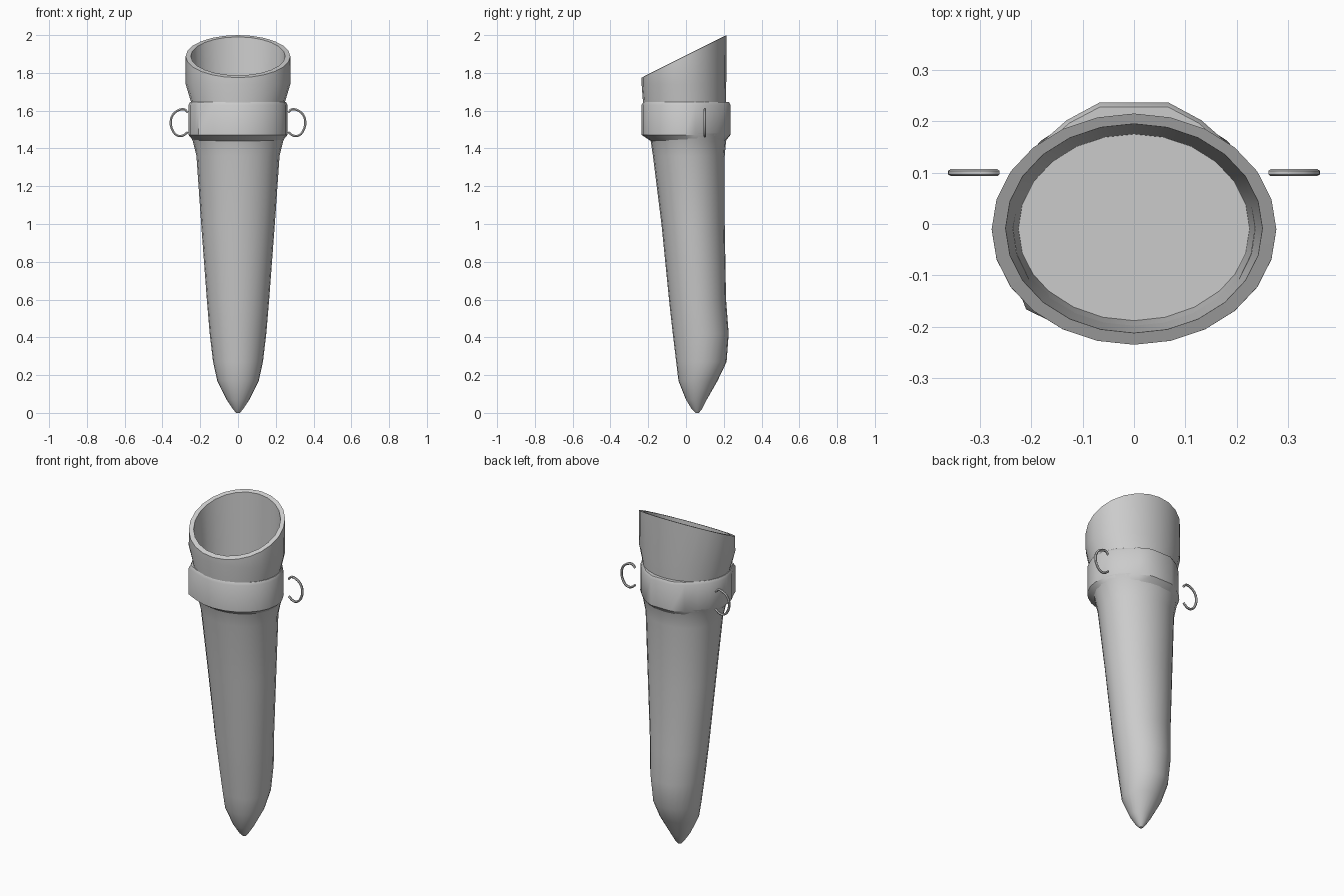
import bpy, bmesh, math
from mathutils import Vector

cube = bpy.data.objects.get("Cube")
if cube:
    bpy.data.objects.remove(cube)

SIDES = 24
mat = bpy.data.materials.new("plain grey")
mat.use_nodes = True
GREY = (0.6, 0.6, 0.6, 1)
mat.diffuse_color = GREY
mat.node_tree.nodes["Principled BSDF"].inputs["Base Color"].default_value = GREY


def oval(z, half_width, front, back, slope=0):
    """Oval ring; slope tilts it so that z is its front height."""
    mid, depth = (front + back) / 2, (back - front) / 2
    ring = []
    for i in range(SIDES):
        a = math.tau * i / SIDES
        y = mid + depth * math.sin(a)
        ring.append(Vector((half_width * math.cos(a), y, z + slope * (y - front))))
    return ring


def finish(obj, angle):
    obj.data.materials.append(mat)
    bpy.ops.object.select_all(action='DESELECT')
    obj.select_set(True)
    bpy.context.view_layer.objects.active = obj
    bpy.ops.object.shade_smooth_by_angle(angle=math.radians(angle))


def loft(name, rings, cap_start=False, cap_end=False, closed=False, angle=35):
    bm = bmesh.new()
    loops = [[bm.verts.new(p) for p in ring] for ring in rings]
    pairs = list(zip(loops, loops[1:]))
    if closed:
        pairs.append((loops[-1], loops[0]))
    for low, high in pairs:
        for i in range(SIDES):
            j = (i + 1) % SIDES
            bm.faces.new((low[i], low[j], high[j], high[i]))
    if cap_start:
        bm.faces.new(loops[0][::-1])
    if cap_end:
        bm.faces.new(loops[-1])
    bm.normal_update()
    mesh = bpy.data.meshes.new(name)
    bm.to_mesh(mesh)
    bm.free()
    obj = bpy.data.objects.new(name, mesh)
    bpy.context.collection.objects.link(obj)
    finish(obj, angle)


# Tapered sheath body: height, half width, front y, back y
body = [(0, .01, .05, .068), (.02, .027, .03, .085), (.07, .06, .0, .11),
        (.17, .11, -.04, .167), (.27, .132, -.052, .215), (.42, .15, -.07, .226),
        (.6, .165, -.09, .212), (1, .195, -.13, .205), (1.36, .22, -.175, .205),
        (1.44, .24, -.187, .212), (1.48, .255, -.2, .225)]
loft("sheath_body", [oval(*r) for r in body], cap_start=True)

# Slanted collar: outer wall, rim, inner wall and floor
collar = [oval(1.6, .25, -.225, .21), oval(1.65, .25, -.228, .212),
          oval(1.74, .277, -.235, .213), oval(1.775, .277, -.235, .215, .5),
          oval(1.787, .25, -.212, .195, .5), oval(1.45, .225, -.193, .175)]
loft("slanted_collar", collar, cap_end=True)

# Strap band, with a flattened back and a folded corner at the front
def strap(z, grow):
    ring = oval(z, .262 + grow, -.235 - grow, .217 + grow)
    for p in ring:
        if p.y > .15:
            p.y = min(.236 + grow, p.y + (.2 - abs(p.x)) * .22)
    corner = min(ring, key=lambda p: (p.x + .2) ** 2 + (p.y + .16) ** 2)
    corner.x, corner.y = -.21 - grow, -.166 - grow
    return ring

band = [oval(1.44, .236, -.187, .21), strap(1.472, 0), strap(1.63, 0),
        strap(1.645, -.008), oval(1.645, .235, -.21, .195)]
loft("strap_band", band, closed=True)

# Open wire loops on both sides
path = [(.266, 1.59), (.285, 1.607), (.315, 1.602), (.345, 1.578), (.356, 1.54),
        (.346, 1.495), (.322, 1.469), (.295, 1.467), (.266, 1.487)]
for side, name in ((1, "left_wire_loop"), (-1, "right_wire_loop")):
    curve = bpy.data.curves.new(name, 'CURVE')
    curve.dimensions = '3D'
    curve.bevel_depth = .007
    curve.bevel_resolution = 1
    curve.resolution_u = 3
    curve.use_fill_caps = True
    spline = curve.splines.new('BEZIER')
    spline.bezier_points.add(len(path) - 1)
    for point, (x, z) in zip(spline.bezier_points, path):
        point.co = (side * x, .1, z)
        point.handle_left_type = point.handle_right_type = 'AUTO'
    obj = bpy.data.objects.new(name, curve)
    bpy.context.collection.objects.link(obj)
    bpy.ops.object.select_all(action='DESELECT')
    obj.select_set(True)
    bpy.context.view_layer.objects.active = obj
    bpy.ops.object.convert(target='MESH')
    finish(bpy.context.view_layer.objects.active, 50)
